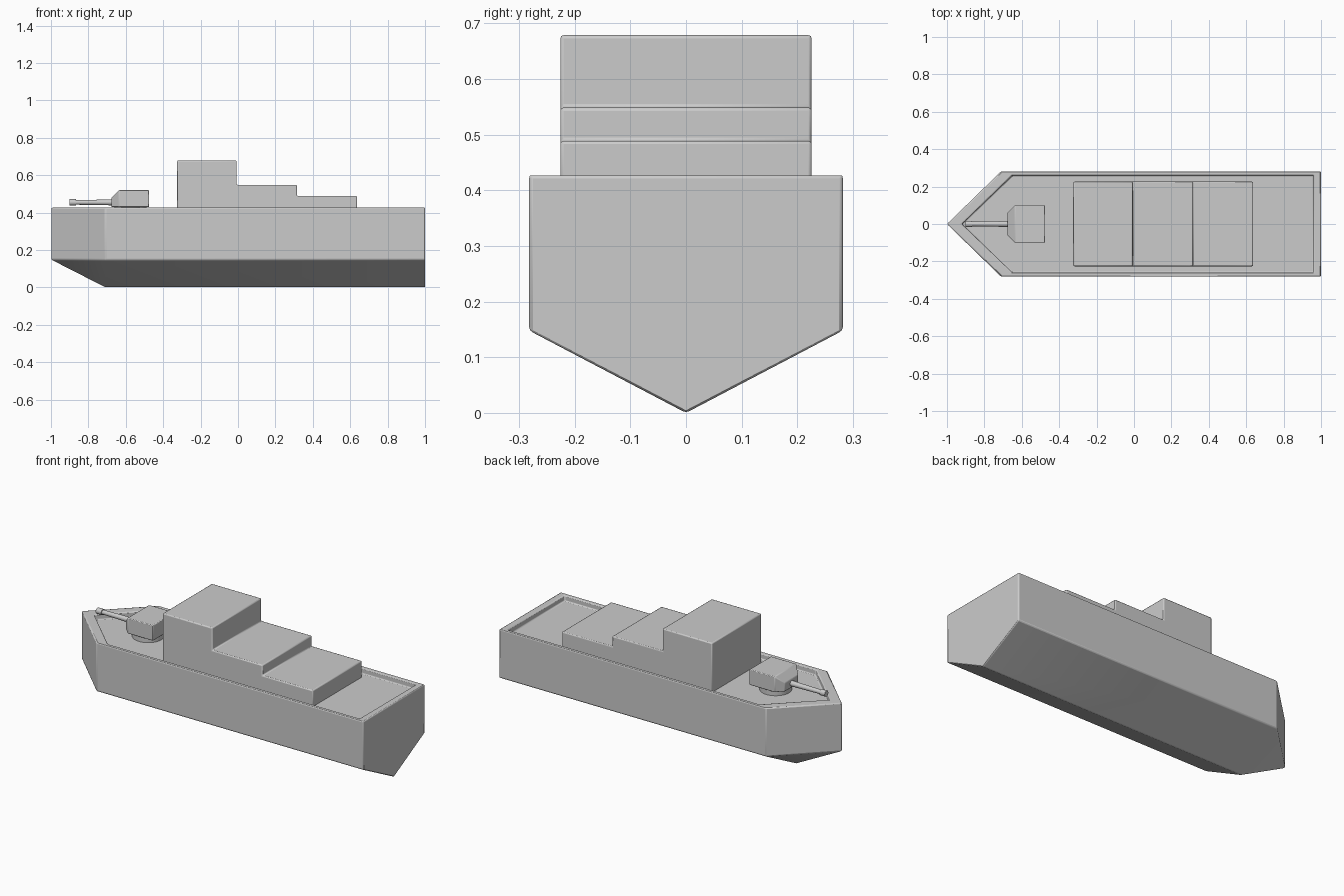
import bpy, bmesh
from math import radians
from mathutils import Matrix

if "Cube" in bpy.data.objects:
    bpy.data.objects.remove(bpy.data.objects["Cube"])


def finish(bm, name, bevel=0.006, segments=2):
    bmesh.ops.recalc_face_normals(bm, faces=bm.faces)
    me = bpy.data.meshes.new(name)
    bm.to_mesh(me)
    bm.free()
    ob = bpy.data.objects.new(name, me)
    bpy.context.collection.objects.link(ob)
    if bevel:
        mod = ob.modifiers.new("soft_edges", 'BEVEL')
        mod.width, mod.segments = bevel, segments
        mod.limit_method, mod.angle_limit = 'ANGLE', radians(30)
    bpy.ops.object.select_all(action='DESELECT')
    ob.select_set(True)
    bpy.context.view_layer.objects.active = ob
    bpy.ops.object.shade_smooth_by_angle(angle=radians(30))
    return ob


def outline(bm, tip, shoulder, stern, half, z):
    pts = [(tip, 0), (shoulder, -half), (stern, -half), (stern, half), (shoulder, half)]
    return [bm.verts.new((x, y, z)) for x, y in pts]


def bridge(bm, a, b):
    for i in range(len(a)):
        j = (i + 1) % len(a)
        bm.faces.new((a[i], a[j], b[j], b[i]))


def spin(bm, x0, x1, r0, r1, z, sides=16):
    # tapered tube along x
    m = Matrix.Translation(((x0 + x1) / 2, 0, z)) @ Matrix.Rotation(radians(90), 4, 'Y')
    bmesh.ops.create_cone(bm, cap_ends=True, segments=sides, radius1=r0, radius2=r1,
                          depth=x1 - x0, matrix=m)


DECK, RIM, CHINE = 0.395, 0.427, 0.148

# Hull: pointed plan, V bottom, sunken deck
bm = bmesh.new()
chine = outline(bm, -1, -0.71, 1, 0.282, CHINE)
rim = outline(bm, -1, -0.71, 1, 0.282, RIM)
inner = outline(bm, -0.92, -0.65, 0.96, 0.26, RIM)
floor = outline(bm, -0.92, -0.65, 0.96, 0.26, DECK)
for a, b in ((chine, rim), (rim, inner), (inner, floor)):
    bridge(bm, a, b)
bm.faces.new(floor)
k0, k1 = bm.verts.new((-0.71, 0, 0)), bm.verts.new((1, 0, 0))
tip, s_r, t_r, t_l, s_l = chine
for f in ((tip, s_r, k0), (tip, k0, s_l), (s_r, t_r, k1, k0), (s_l, k0, k1, t_l), (t_r, t_l, k1)):
    bm.faces.new(f)
finish(bm, "hull")

# Stepped superstructure: side profile extruded across the beam
bm = bmesh.new()
steps = [(-0.325, DECK - 0.01), (0.637, DECK - 0.01), (0.637, 0.489), (0.315, 0.489),
         (0.315, 0.549), (-0.007, 0.549), (-0.007, 0.679), (-0.325, 0.679)]
side = bm.faces.new([bm.verts.new((x, -0.226, z)) for x, z in steps])
ext = bmesh.ops.extrude_face_region(bm, geom=[side])
bmesh.ops.translate(bm, vec=(0, 0.452, 0),
                    verts=[v for v in ext['geom'] if isinstance(v, bmesh.types.BMVert)])
finish(bm, "superstructure")

# Gun housing: box with chamfered front corners and brow
bm = bmesh.new()
bmesh.ops.create_cube(bm, size=1, matrix=Matrix.Translation((-0.576, 0, 0.475))
                      @ Matrix.Diagonal((0.202, 0.2, 0.09, 1)))
front = [e for e in bm.edges if all(v.co.x < -0.6 for v in e.verts)
         and any(v.co.z > 0.475 for v in e.verts)]
bmesh.ops.bevel(bm, geom=front, offset=0.04, segments=1, affect='EDGES')
finish(bm, "gun_housing", 0.004)

# Gun pedestal
bm = bmesh.new()
bmesh.ops.create_cone(bm, cap_ends=True, segments=32, radius1=0.085, radius2=0.085,
                      depth=0.06, matrix=Matrix.Translation((-0.575, 0, 0.413)))
finish(bm, "gun_pedestal", 0)

# Gun barrel with thicker muzzle
bm = bmesh.new()
spin(bm, -0.88, -0.65, 0.012, 0.016, 0.455)
spin(bm, -0.9, -0.865, 0.017, 0.017, 0.455)
finish(bm, "gun_barrel", 0)
